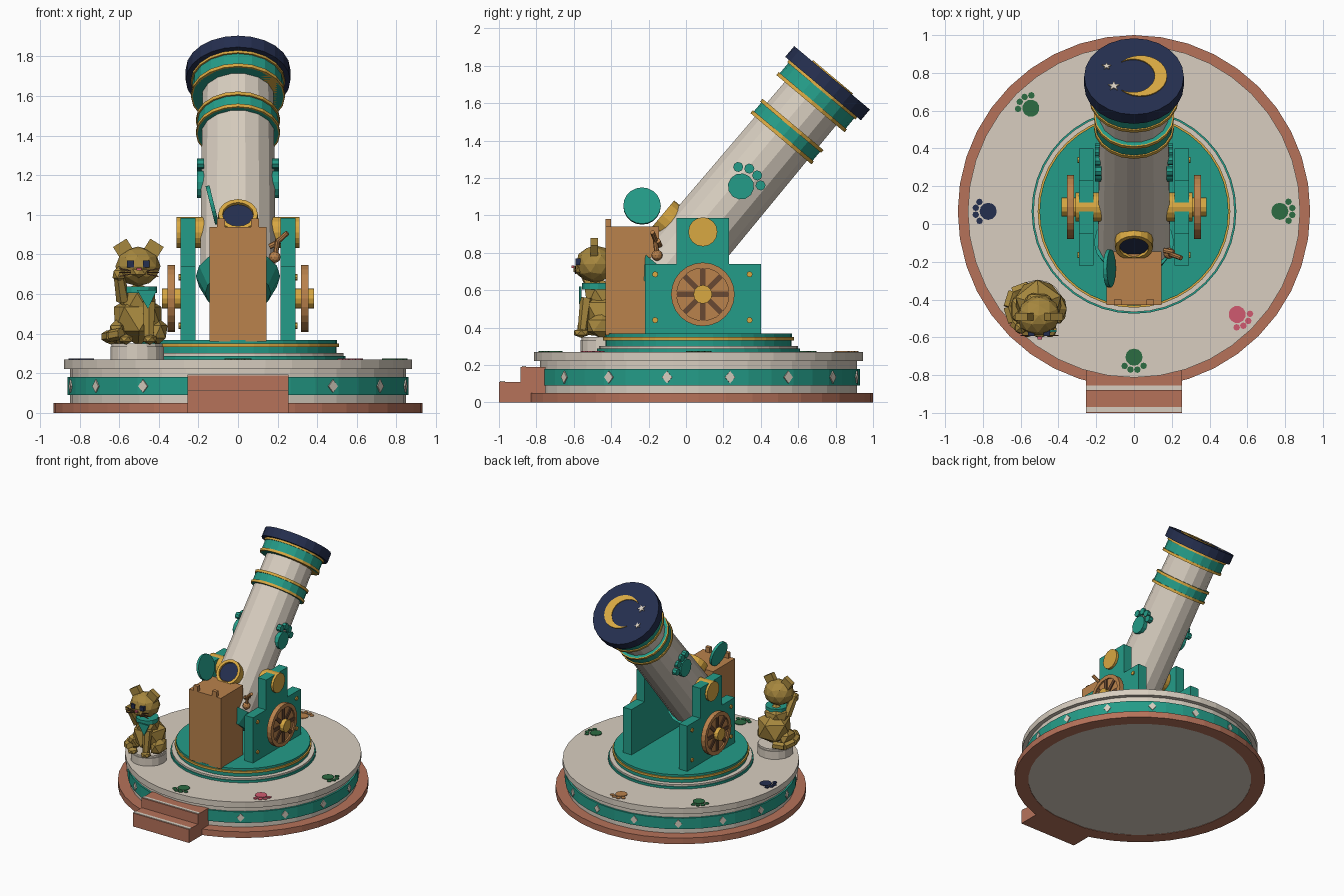
import bpy, bmesh, math
from mathutils import Matrix, Vector

if "Cube" in bpy.data.objects:
    bpy.data.objects.remove(bpy.data.objects["Cube"])

def lin(c):
    c /= 255
    return c / 12.92 if c <= 0.04045 else ((c + 0.055) / 1.055) ** 2.4

PALETTE = dict(cream=(216, 206, 192), teal=(36, 156, 136), terracotta=(182, 114, 90),
               gold=(216, 168, 66), navy=(36, 46, 78), copper=(186, 130, 76),
               brown=(104, 72, 50), fur=(166, 135, 62), green=(44, 108, 66), pink=(208, 90, 112))
MATS = {}
for key, rgb in PALETTE.items():
    MATS[key] = bpy.data.materials.new(key)
    MATS[key].diffuse_color = (*[lin(c) for c in rgb], 1)

def finish(name, bm, mat):
    bmesh.ops.recalc_face_normals(bm, faces=bm.faces)
    me = bpy.data.meshes.new(name)
    bm.to_mesh(me)
    bm.free()
    me.materials.append(MATS[mat])
    ob = bpy.data.objects.new(name, me)
    bpy.context.collection.objects.link(ob)
    return ob

def T(x, y, z):
    return Matrix.Translation((x, y, z))

def R(deg, axis):
    return Matrix.Rotation(math.radians(deg), 4, axis)

def drum(name, mat, r, z0, z1, M, n=32, r2=None):
    """Cylinder or cone from z0 to z1 along the local z of M."""
    bm = bmesh.new()
    bmesh.ops.create_cone(bm, cap_ends=True, segments=n, radius1=r, radius2=r if r2 is None else r2,
                          depth=z1 - z0, matrix=M @ T(0, 0, (z0 + z1) / 2))
    return finish(name, bm, mat)

def rod(name, mat, a, b, r, n=8, r2=None):
    a, b = Vector(a), Vector(b)
    M = Matrix.Translation(a) @ (b - a).to_track_quat('Z', 'Y').to_matrix().to_4x4()
    return drum(name, mat, r, 0, (b - a).length, M, n, r2)

def ring(name, mat, r_in, r_out, z0, z1, M, n=32):
    bm = bmesh.new()
    prof = [(r_in, z0), (r_out, z0), (r_out, z1), (r_in, z1)]
    loops = [[bm.verts.new(M @ Vector((r * math.cos(a), r * math.sin(a), z))) for r, z in prof]
             for a in (math.tau * i / n for i in range(n))]
    for i in range(n):
        p, q = loops[i], loops[(i + 1) % n]
        for j in range(4):
            k = (j + 1) % 4
            bm.faces.new((p[j], q[j], q[k], p[k]))
    return finish(name, bm, mat)

def box(name, mat, lo, hi, M=Matrix()):
    bm = bmesh.new()
    c = [(a + b) / 2 for a, b in zip(lo, hi)]
    s = [b - a for a, b in zip(lo, hi)]
    bmesh.ops.create_cube(bm, size=1, matrix=M @ T(*c) @ Matrix.Diagonal((*s, 1)))
    return finish(name, bm, mat)

def plate(name, mat, pts, thick, M):
    """Flat outline in local xy pushed out along local z."""
    bm = bmesh.new()
    f = bm.faces.new([bm.verts.new((x, y, 0)) for x, y in pts])
    g = bmesh.ops.extrude_face_region(bm, geom=[f])['geom']
    bmesh.ops.translate(bm, vec=(0, 0, thick), verts=[v for v in g if isinstance(v, bmesh.types.BMVert)])
    bmesh.ops.transform(bm, matrix=M, verts=bm.verts)
    return finish(name, bm, mat)

def blob(name, mat, c, s, M=Matrix(), sub=1):
    bm = bmesh.new()
    bmesh.ops.create_icosphere(bm, subdivisions=sub, radius=1, matrix=T(*c) @ M @ Matrix.Diagonal((*s, 1)))
    return finish(name, bm, mat)

def paw(name, mat, M, s, thick):
    """Paw print: pad plus four toes towards local y."""
    drum(name + "_pad", mat, 0.07 * s, 0, thick, M, 12)
    for a in (138, 105, 74, 43):
        x, y = 0.105 * s * math.cos(math.radians(a)), 0.105 * s * math.sin(math.radians(a))
        drum(name + "_toe", mat, 0.027 * s, 0, thick, M @ T(x, y, 0), 8)

# --- round plinth ---
C = T(0, 0.067, 0)
ring("plinth_rim", "terracotta", 0.83, 0.933, 0, 0.05, C, 40)
drum("plinth_body", "cream", 0.848, 0.003, 0.225, C, 40)
ring("plinth_band", "teal", 0.83, 0.862, 0.09, 0.18, C, 40)
drum("deck", "cream", 0.88, 0.222, 0.27, C, 40)
for i in range(16):
    M = C @ R(22.5 * i + 11.25, 'Z') @ T(0.858, 0, 0.135) @ R(90, 'Y')
    plate("band_diamond", "cream", [(0.033, 0), (0, 0.028), (-0.033, 0), (0, -0.028)], 0.009, M)
for ang, col in ((0, "green"), (90, "copper"), (135, "green"), (180, "navy"), (270, "green"), (315, "pink")):
    paw("deck_paw", col, C @ R(ang - 90, 'Z') @ T(0, 0.772, 0.268), 0.65, 0.007)

# --- front steps ---
box("lower_step", "terracotta", (-0.255, -1, 0), (0.255, -0.88, 0.11))
box("upper_step", "terracotta", (-0.255, -0.885, 0), (0.255, -0.75, 0.19))
box("lower_tread_strip", "cream", (-0.255, -0.995, 0.108), (0.255, -0.968, 0.114))
box("upper_tread_strip", "cream", (-0.255, -0.878, 0.188), (0.255, -0.855, 0.194))

# --- turntable ---
drum("turntable_foot", "teal", 0.542, 0.27, 0.288, C, 40)
drum("turntable_step", "cream", 0.533, 0.288, 0.302, C, 40)
drum("turntable_core", "teal", 0.498, 0.30, 0.332, C, 40)
drum("turntable_trim", "gold", 0.51, 0.332, 0.35, C, 40)
drum("turntable_top", "teal", 0.50, 0.35, 0.368, C, 40)

# --- telescope, local z runs up the barrel from the pivot ---
P = T(0, 0.09, 0.912) @ R(-40, 'X')
drum("barrel", "cream", 0.195, -0.31, 1.02, P @ R(11.25, 'Z'), 16, 0.182)
drum("breech", "teal", 0.165, -0.40, -0.29, P, 16, 0.213)
for name, z0, z1, r in (("middle_band", 0.65, 0.75, 0.205), ("top_band", 0.895, 1.005, 0.23)):
    drum(name, "teal", r, z0, z1, P, 20)
    drum(name + "_lower_trim", "gold", r + 0.008, z0, z0 + 0.02, P, 20)
    drum(name + "_upper_trim", "gold", r + 0.008, z1 - 0.02, z1, P, 20)
drum("lens_cap", "navy", 0.264, 1.0, 1.075, P, 24)

# moon and stars on the cap
F = P @ T(0, 0, 1.073)
a0, b0 = math.atan2(0.098, -0.10), math.atan2(0.098, -0.06)
moon = [(0.035 + 0.14 * math.cos(a0 - 2 * a0 * i / 20), 0.14 * math.sin(a0 - 2 * a0 * i / 20)) for i in range(21)]
moon += [(-0.005 + 0.115 * math.cos(-b0 + 2 * b0 * i / 20), 0.115 * math.sin(-b0 + 2 * b0 * i / 20))
         for i in range(1, 20)]
plate("moon", "gold", moon, 0.009, F)
for x, y, r in ((-0.145, 0.068, 0.025), (-0.107, -0.069, 0.033)):
    star = [((r if i % 2 == 0 else r * 0.42) * math.cos(math.tau * i / 10 + 0.3),
             (r if i % 2 == 0 else r * 0.42) * math.sin(math.tau * i / 10 + 0.3)) for i in range(10)]
    plate("star", "cream", star, 0.009, F @ T(x, y, 0))

# --- mount, mirrored left and right ---
cheek = [(-0.22, 0.36), (0.40, 0.36), (0.40, 0.74), (0.23, 0.74), (0.23, 0.985),
         (-0.05, 0.985), (-0.05, 0.74), (-0.22, 0.74)]
YZ = Matrix(((0, 0, 1, 0), (1, 0, 0, 0), (0, 1, 0, 0), (0, 0, 0, 1)))   # local xyz -> world yzx
for s in (-1, 1):
    S = Matrix.Diagonal((s, 1, 1, 1)) @ YZ
    plate("cheek", "teal", cheek, 0.076, S @ T(0, 0, 0.215))
    A = S @ T(0.09, 0.912, 0)
    drum("trunnion", "gold", 0.078, 0.17, 0.31, A, 16)
    for y in (-0.165, 0.34):
        for z in (0.44, 0.685):
            drum("bolt", "gold", 0.016, 0.28, 0.30, S @ T(y, z, 0), 8)
    W = S @ T(0.09, 0.578, 0)
    ring("wheel_rim", "copper", 0.14, 0.17, 0.318, 0.356, W, 24)
    drum("wheel_disc", "copper", 0.145, 0.326, 0.345, W, 24)
    drum("wheel_hub", "gold", 0.05, 0.28, 0.385, W, 12)
    for i in range(8):
        box("spoke", "brown", (0.03, -0.014, 0.322), (0.152, 0.014, 0.353), W @ R(45 * i, 'Z'))
    # paw ornament on the barrel flank
    side = Matrix(((0, 0, s, 0), (s, 0, 0, 0), (0, 1, 0, 0), (0, 0, 0, 1)))
    paw("barrel_paw", "teal", P @ T(s * 0.172, 0, 0.317) @ side, 1.0, 0.034)

# --- cabinet behind the breech ---
box("cabinet", "copper", (-0.145, -0.43, 0.36), (0.145, -0.145, 0.94))
for x in (-0.085, 0.085):
    box("cabinet_peg", "copper", (x - 0.02, -0.43, 0.94), (x + 0.02, -0.4, 0.982))

# --- porthole, lid and crank ---
H = P @ T(0, 0, -0.07) @ R(90, 'X')
ring("porthole_rim", "gold", 0.078, 0.1, 0.15, 0.225, H, 16)
drum("porthole_glass", "navy", 0.08, 0.15, 0.208, H, 16)
drum("porthole_lid", "teal", 0.1, -0.01, 0.01, T(-0.13, -0.235, 1.05) @ R(-104, 'Y'), 20)
rod("crank_shaft", "copper", (0.16, -0.14, 0.84), (0.21, -0.15, 0.865), 0.014)
rod("crank_arm", "copper", (0.25, -0.18, 0.91), (0.195, -0.16, 0.86), 0.013)
rod("crank_drop", "copper", (0.2, -0.165, 0.87), (0.188, -0.155, 0.79), 0.013)
blob("crank_knob", "copper", (0.186, -0.155, 0.787), (0.03, 0.03, 0.03), sub=2)

# --- seated cat on its pedestal ---
K = T(-0.51, -0.43, 0)
drum("pedestal", "cream", 0.135, 0.27, 0.335, K, 16)
drum("pedestal_top", "cream", 0.128, 0.335, 0.35, K, 16)
blob("cat_body", "fur", (-0.505, -0.425, 0.475), (0.14, 0.145, 0.135), R(20, 'Z'))
blob("cat_chest", "fur", (-0.505, -0.45, 0.56), (0.1, 0.105, 0.1), R(50, 'Z'))
blob("cat_head", "fur", (-0.505, -0.485, 0.74), (0.115, 0.105, 0.1), R(18, 'Z'), 2)
blob("cat_muzzle", "fur", (-0.5, -0.575, 0.712), (0.045, 0.03, 0.03))
for s in (-1, 1):
    x = -0.503 + s * 0.073
    box("cat_ear", "fur", (-0.04, -0.02, -0.04), (0.04, 0.02, 0.04), T(x, -0.49, 0.825) @ R(s * 32, 'Y'))
    box("cat_eye", "navy", (x - s * 0.033 - 0.017, -0.592, 0.735), (x - s * 0.033 + 0.017, -0.565, 0.769))
    for k in (-1, 0, 1):
        box("whisker", "brown", (-0.03, -0.003, -0.003), (0.03, 0.003, 0.003),
            T(-0.5 + s * 0.07, -0.59, 0.709 + k * 0.014) @ R(-s * k * 12, 'Y'))
    blob("cat_haunch", "fur", (-0.505 + s * 0.1, -0.45, 0.41), (0.055, 0.09, 0.07))
    blob("cat_foot", "fur", (-0.505 + s * 0.06, -0.56, 0.372), (0.04, 0.045, 0.027))
box("cat_nose", "pink", (-0.512, -0.612, 0.718), (-0.488, -0.595, 0.733))
drum("collar", "teal", 0.085, 0.605, 0.638, T(-0.495, -0.47, 0), 12)
plate("scarf_tip", "teal", [(-0.51, 0.62), (-0.41, 0.62), (-0.455, 0.525)], 0.012, T(0, -0.56, 0) @ R(90, 'X'))
rod("cat_front_leg", "fur", (-0.45, -0.53, 0.56), (-0.45, -0.555, 0.36), 0.036, 6, 0.026)
rod("cat_raised_arm", "fur", (-0.58, -0.48, 0.57), (-0.6, -0.54, 0.69), 0.036, 6, 0.028)
blob("cat_raised_paw", "fur", (-0.6, -0.55, 0.70), (0.038, 0.035, 0.04))
tail = [(-0.56, -0.33, 0.38), (-0.64, -0.36, 0.375), (-0.665, -0.44, 0.385), (-0.64, -0.52, 0.39), (-0.59, -0.56, 0.4)]
for a, b in zip(tail, tail[1:]):
    rod("cat_tail", "fur", a, b, 0.03, 6)

for m in bpy.data.materials:
    if m.users and not m.is_grease_pencil:
        m.use_nodes = True
        m.node_tree.nodes["Principled BSDF"].inputs["Base Color"].default_value = m.diffuse_color
